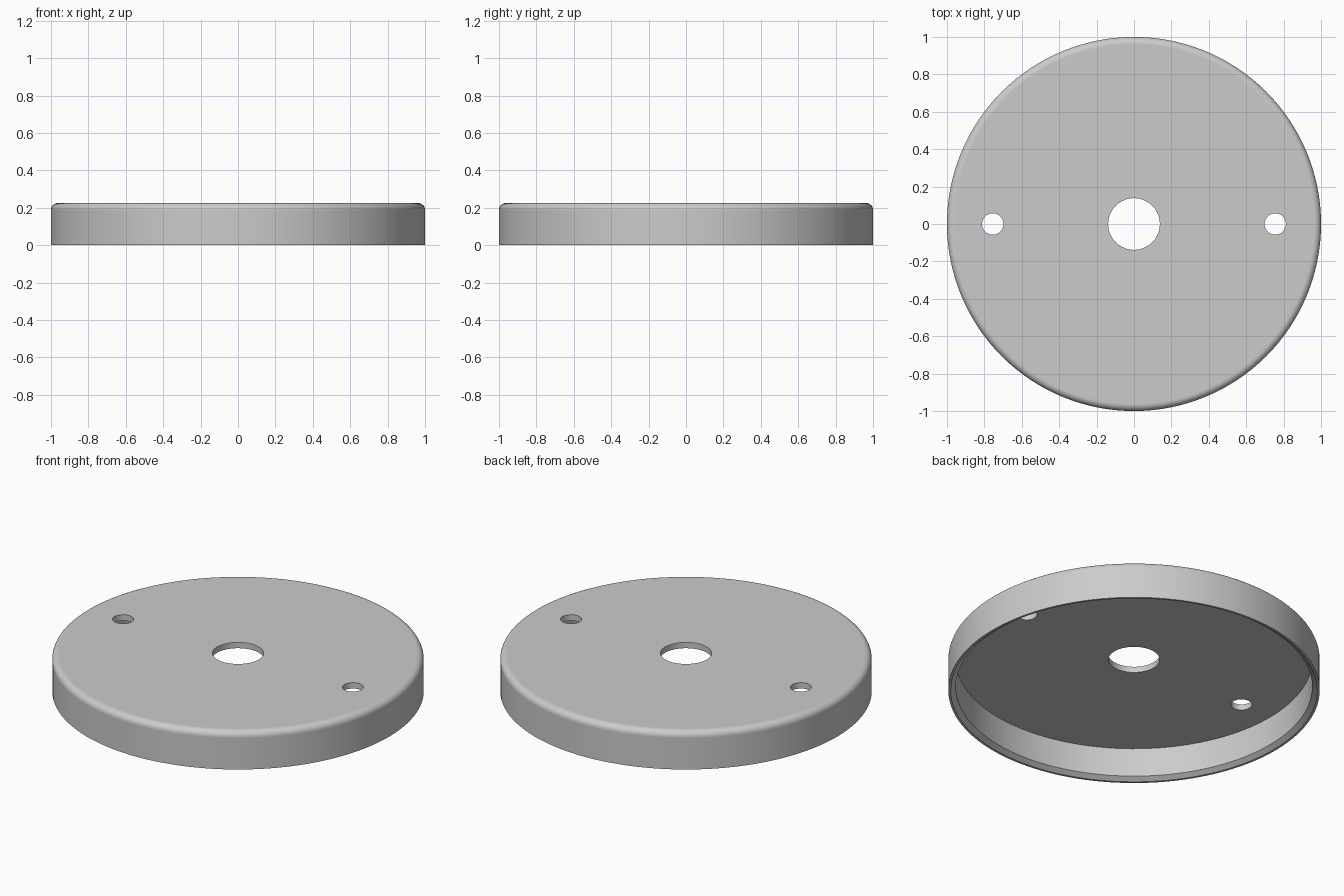
import bpy
import bmesh
import math
from mathutils import Vector, Matrix

cube = bpy.data.objects.get("Cube")
if cube:
    bpy.data.objects.remove(cube, do_unlink=True)

RADIUS, HEIGHT = 1.0, 0.225
CEILING = 0.19          # underside of the top plate
INNER = 0.96            # inside radius of the rim
BORE = 0.138            # centre hole radius
ROUND = 0.036           # rounded top edge
LIP = 0.02              # chamfer inside the bottom lip
SEGMENTS = 128

# Plain grey material
grey = bpy.data.materials.new("light_grey")
grey.use_nodes = True
colour = (0.6, 0.6, 0.6, 1)
grey.diffuse_color = colour
grey.node_tree.nodes["Principled BSDF"].inputs["Base Color"].default_value = colour


def add_object(name, bm):
    bmesh.ops.recalc_face_normals(bm, faces=bm.faces)
    mesh = bpy.data.meshes.new(name)
    bm.to_mesh(mesh)
    bm.free()
    mesh.materials.append(grey)
    obj = bpy.data.objects.new(name, mesh)
    bpy.context.collection.objects.link(obj)
    return obj


# Cap cross-section: hole wall, top, rounded edge, outer wall, lip, inside
profile = [(BORE, CEILING), (BORE, HEIGHT), (RADIUS - ROUND - 0.004, HEIGHT)]
for i in range(9):
    a = math.radians(90) * (1 - i / 8)
    profile.append((RADIUS - ROUND + ROUND * math.cos(a),
                    HEIGHT - ROUND + ROUND * math.sin(a)))
profile += [(RADIUS, HEIGHT - ROUND - 0.004), (RADIUS, 0),
            (INNER + 0.027, 0), (INNER, LIP), (INNER, CEILING)]

# Lathe the closed section around the z axis
bm = bmesh.new()
verts = [bm.verts.new((r, 0, z)) for r, z in profile]
edges = [bm.edges.new((v, verts[(i + 1) % len(verts)])) for i, v in enumerate(verts)]
bmesh.ops.spin(bm, geom=verts + edges, cent=(0, 0, 0), axis=(0, 0, 1),
               angle=math.tau, steps=SEGMENTS, use_merge=True)
bmesh.ops.remove_doubles(bm, verts=bm.verts, dist=1e-5)
cap = add_object("round_cap", bm)

# Two screw holes cut through the top plate
bm = bmesh.new()
for side in (-1, 1):
    bmesh.ops.create_cone(bm, cap_ends=True, segments=48, radius1=0.057,
                          radius2=0.057, depth=0.2,
                          matrix=Matrix.Translation(Vector((side * 0.755, 0, HEIGHT))))
cutter = add_object("screw_hole_cutter", bm)
cutter.hide_render = True

bpy.ops.object.select_all(action="DESELECT")
cap.select_set(True)
bpy.context.view_layer.objects.active = cap
cut = cap.modifiers.new("screw_holes", "BOOLEAN")
cut.operation = "DIFFERENCE"
cut.solver = "EXACT"
cut.object = cutter
bpy.ops.object.modifier_apply(modifier=cut.name)
bpy.data.objects.remove(cutter, do_unlink=True)

bpy.ops.object.shade_smooth_by_angle(angle=math.radians(30))
